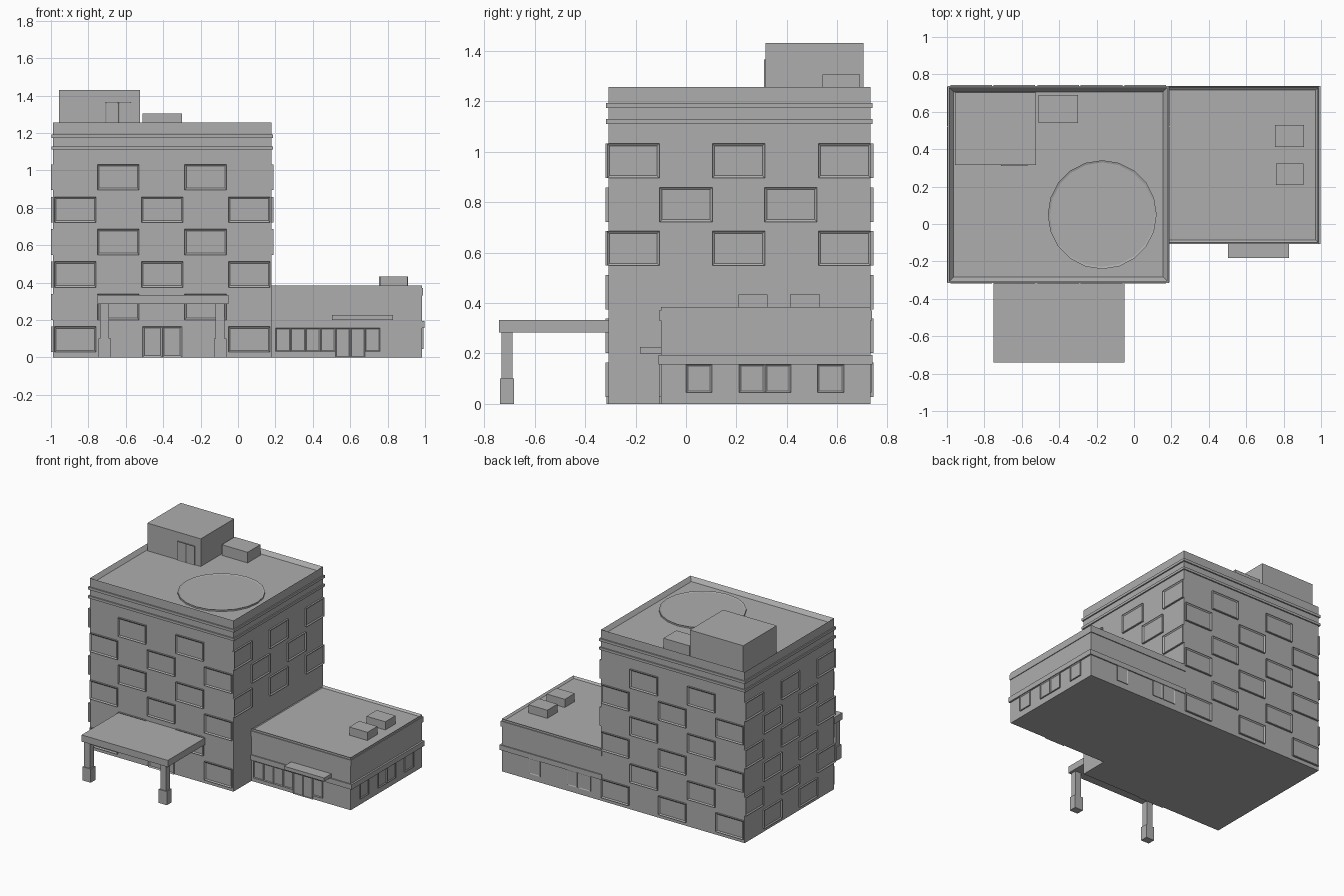
import bpy, bmesh, math
from mathutils import Vector

if "Cube" in bpy.data.objects:
    bpy.data.objects.remove(bpy.data.objects["Cube"])

grey = bpy.data.materials.new("plain_grey")
grey.diffuse_color = (0.42, 0.42, 0.42, 1)
grey.use_nodes = True
grey.node_tree.nodes["Principled BSDF"].inputs["Base Color"].default_value = grey.diffuse_color


def add_box(bm, lo, hi):
    m = bmesh.ops.create_cube(bm, size=1)
    for v in m["verts"]:
        v.co = Vector([lo[i] if v.co[i] < 0 else hi[i] for i in range(3)])
    faces = list({f for v in m["verts"] for f in v.link_faces})
    for f in faces:
        f.normal_update()
    return faces


def inset_side(bm, faces, direction, width, depth):
    # inset the face looking along direction and push it inward
    d = Vector(direction)
    face = max(faces, key=lambda f: f.normal.dot(d))
    bmesh.ops.inset_individual(bm, faces=[face], thickness=width)
    bmesh.ops.translate(bm, verts=face.verts, vec=-d * depth)


def finish(bm, name):
    mesh = bpy.data.meshes.new(name)
    bm.to_mesh(mesh)
    bm.free()
    mesh.materials.append(grey)
    ob = bpy.data.objects.new(name, mesh)
    bpy.context.collection.objects.link(ob)
    return ob


def box(name, lo, hi, inset=None):
    bm = bmesh.new()
    faces = add_box(bm, lo, hi)
    if inset:
        inset_side(bm, faces, (0, 0, 1), *inset)
    return finish(bm, name)


def panels(name, direction, wall, items, out=0.012, rim=0.013, depth=0.007):
    # framed panels on a wall; items are (u0, u1, z0, z1)
    axis = 0 if direction[0] else 1
    sign = direction[axis]
    a, b = sorted((wall - sign * 0.004, wall + sign * out))
    bm = bmesh.new()
    for u0, u1, z0, z1 in items:
        if axis == 0:
            faces = add_box(bm, (a, u0, z0), (b, u1, z1))
        else:
            faces = add_box(bm, (u0, a, z0), (u1, b, z1))
        inset_side(bm, faces, direction, rim, depth)
    return finish(bm, name)


# tower with parapet and two cornice bands
X0, X1, Y0, Y1 = -0.988, 0.179, -0.307, 0.73
box("tower", (X0, Y0, 0), (X1, Y1, 1.255), (0.033, 0.028))
for i, (z0, z1) in enumerate([(1.11, 1.128), (1.173, 1.192)]):
    e = 0.009
    box(f"tower_band_{i}", (X0 - e, Y0 - e, z0), (X1 + e, Y1 + e, z1))

# staggered tower windows: six rows, alternating two and three
row_z = [0.895 - 0.1735 * r for r in range(6)]
H = 0.137


def rows(even, odd, half, which):
    return [(c - half, c + half, row_z[r], row_z[r] + H)
            for r in which for c in (even if r % 2 == 0 else odd)]


x_two, x_three = (-0.64, -0.173), (-0.87, -0.405, 0.06)
y_three, y_two = (-0.209, 0.208, 0.628), (0.0, 0.415)
front = rows(x_two, x_three, 0.112, range(5))
front += [(c - 0.112, c + 0.112, row_z[5], row_z[5] + H) for c in (-0.87, 0.06)]
panels("front_windows", (0, -1, 0), Y0, front)
panels("back_windows", (0, 1, 0), Y1, rows(x_two, x_three, 0.112, range(6)))
panels("left_windows", (-1, 0, 0), X0, rows(y_three, y_two, 0.104, range(6)))
panels("right_windows", (1, 0, 0), X1, rows(y_three, y_two, 0.104, range(3)))

# main entrance doors under the canopy
panels("entrance_doors", (0, -1, 0), Y0,
       [(-0.51, -0.405, 0.0, 0.165), (-0.405, -0.30, 0.0, 0.165)], out=0.008)

# tower roof: lift house, door, vent, landing pad
box("lift_house", (-0.957, 0.315, 1.22), (-0.523, 0.703, 1.43))
panels("roof_door", (0, -1, 0), 0.315,
       [(-0.71, -0.64, 1.225, 1.365), (-0.64, -0.57, 1.225, 1.365)],
       out=0.006, rim=0.008, depth=0.003)
box("roof_vent", (-0.51, 0.54, 1.22), (-0.30, 0.69, 1.305))
bm = bmesh.new()
pad = bmesh.ops.create_cone(bm, cap_ends=True, segments=20,
                            radius1=0.291, radius2=0.291, depth=0.02)
bmesh.ops.translate(bm, verts=pad["verts"], vec=(-0.17, 0.05, 1.228))
bm.normal_update()
inset_side(bm, bm.faces[:], (0, 0, 1), 0.012, 0.004)
finish(bm, "landing_pad")

# canopy on two columns with thicker feet
box("canopy", (-0.752, -0.74, 0.284), (-0.052, -0.30, 0.333))
for side, cx in (("left", -0.713), ("right", -0.095)):
    box(f"{side}_column", (cx - 0.024, -0.731, 0.09), (cx + 0.024, -0.688, 0.29))
    box(f"{side}_column_foot", (cx - 0.033, -0.737, 0), (cx + 0.033, -0.682, 0.1))

# low wing with parapet and trim bands
WX, WY = 0.985, -0.1
box("wing", (0.17, WY, 0), (WX, Y1, 0.385), (0.02, 0.012))
box("wing_band", (0.17, WY - 0.008, 0.157), (WX + 0.013, Y1 + 0.008, 0.194))
box("wing_upper_band", (0.17, WY - 0.006, 0.33), (WX + 0.005, Y1 + 0.006, 0.37))

# wing windows and shop-style doors
panels("wing_side_windows", (1, 0, 0), WX,
       [(0.0, 0.103, 0.045, 0.157), (0.21, 0.313, 0.045, 0.157),
        (0.313, 0.416, 0.045, 0.157), (0.52, 0.625, 0.045, 0.157)],
       out=0.008, rim=0.01, depth=0.005)
n = 7
step = (0.76 - 0.20) / n
panels("wing_front_glazing", (0, -1, 0), WY,
       [(0.20 + i * step, 0.20 + (i + 1) * step, 0.0 if i in (4, 5) else 0.03, 0.157)
        for i in range(n)], out=0.007, rim=0.008, depth=0.004)
panels("wing_back_openings", (0, 1, 0), Y1,
       [(0.67, 0.76, 0.045, 0.157), (0.37, 0.45, 0.045, 0.157),
        (0.26, 0.36, 0.045, 0.157)], out=0.005, rim=0.008, depth=0.003)
box("wing_awning", (0.502, -0.183, 0.2), (0.828, -0.09, 0.226))

# wing roof units
box("wing_roof_unit_front", (0.758, 0.208, 0.36), (0.905, 0.323, 0.433))
box("wing_roof_unit_back", (0.755, 0.412, 0.36), (0.908, 0.53, 0.433))
